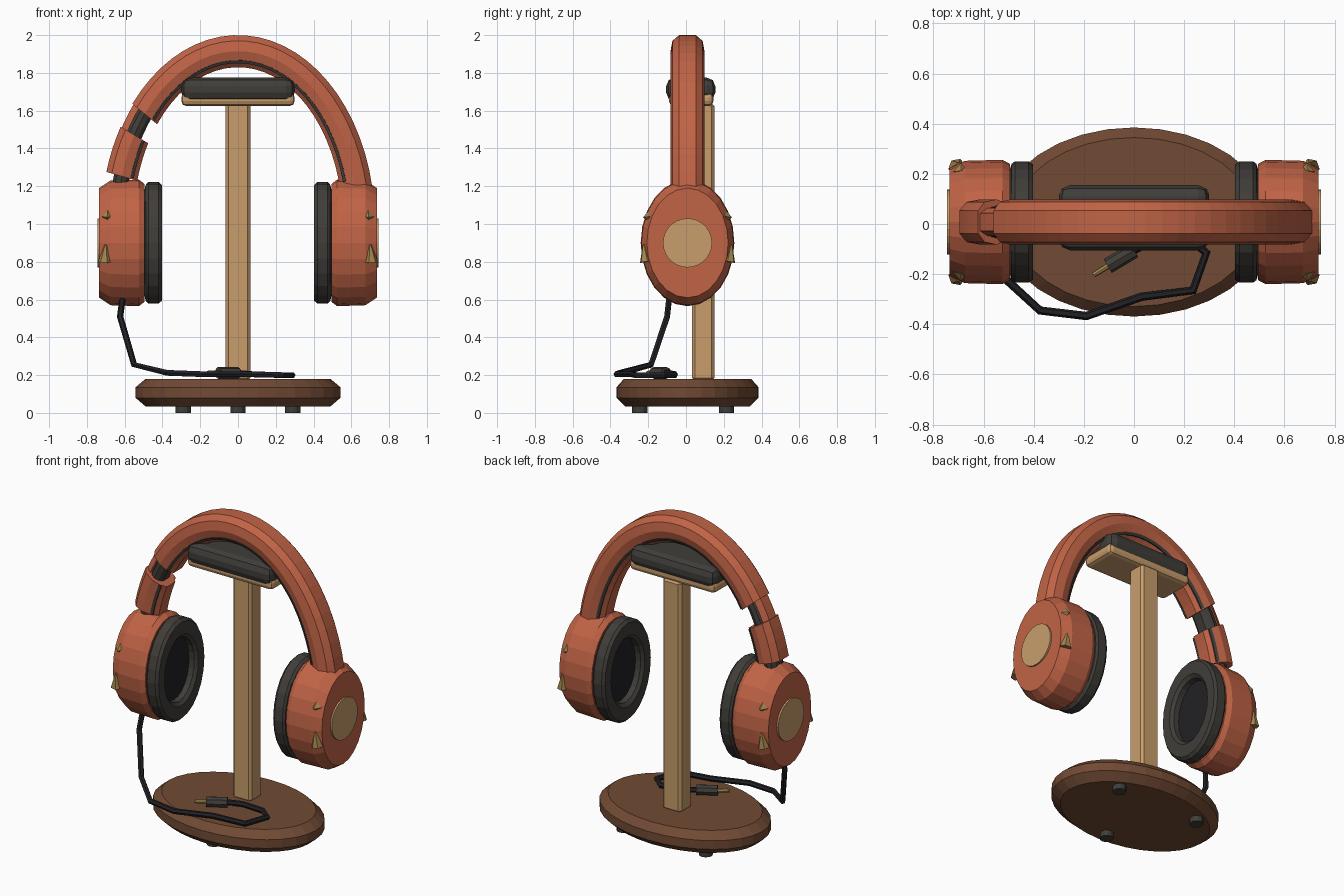
import bpy, bmesh
from math import sin, cos, pi, radians
from mathutils import Vector

if "Cube" in bpy.data.objects:
    bpy.data.objects.remove(bpy.data.objects["Cube"])

CY = 0.008  # middle of the headphones and base in y


def material(name, rgb):
    m = bpy.data.materials.new(name)
    m.diffuse_color = (*[c ** 2.2 for c in rgb], 1)  # screen colour to linear
    m.use_nodes = True
    m.node_tree.nodes["Principled BSDF"].inputs["Base Color"].default_value = m.diffuse_color
    return m


RUST = material("rust", (0.75, 0.39, 0.28))
DARK = material("charcoal", (0.26, 0.25, 0.235))
BLACK = material("black", (0.15, 0.15, 0.165))
WOOD = material("light_wood", (0.78, 0.61, 0.42))
WALNUT = material("walnut", (0.44, 0.295, 0.215))
BRASS = material("brass", (0.64, 0.52, 0.31))


def add(name, bm, mat):
    bmesh.ops.recalc_face_normals(bm, faces=bm.faces)
    me = bpy.data.meshes.new(name)
    bm.to_mesh(me)
    bm.free()
    me.materials.append(mat)
    ob = bpy.data.objects.new(name, me)
    bpy.context.collection.objects.link(ob)
    return ob


def loft(name, rings, mat):
    """Skin a list of equal-length rings and cap both ends."""
    bm = bmesh.new()
    rows = [[bm.verts.new(p) for p in r] for r in rings]
    n = len(rows[0])
    for a, b in zip(rows, rows[1:]):
        for i in range(n):
            j = (i + 1) % n
            bm.faces.new((a[i], a[j], b[j], b[i]))
    bm.faces.new(rows[0])
    bm.faces.new(rows[-1])
    return add(name, bm, mat)


def box(name, lo, hi, mat, bevel, segments=1):
    bm = bmesh.new()
    bmesh.ops.create_cube(bm, size=1)
    lo, hi = Vector(lo), Vector(hi)
    for v in bm.verts:
        v.co = (lo + hi) / 2 + v.co * (hi - lo)
    bmesh.ops.bevel(bm, geom=bm.edges[:], offset=bevel, segments=segments,
                    profile=0.5, affect='EDGES')
    return add(name, bm, mat)


def cone(name, p, q, r1, r2, mat, sides=12):
    p, q = Vector(p), Vector(q)
    bm = bmesh.new()
    bmesh.ops.create_cone(bm, cap_ends=True, segments=sides, radius1=r1,
                          radius2=r2, depth=(q - p).length)
    rot = (q - p).to_track_quat('Z', 'Y').to_matrix().to_4x4()
    rot.translation = (p + q) / 2
    bm.transform(rot)
    return add(name, bm, mat)


def flat_ring(x, ry, rz, n=24):
    return [(x, CY + ry * cos(2 * pi * i / n), 0.9 + rz * sin(2 * pi * i / n))
            for i in range(n)]


def arc(name, section, a0, a1, steps, mat):
    """Sweep a (y, r) section along the headband ellipse, angles from the left."""
    rings = []
    for k in range(steps + 1):
        t = radians(a0 + (a1 - a0) * k / steps)
        rings.append([(-(0.64 + r) * cos(t), CY + y, 1.0 + (0.915 + r) * sin(t))
                      for y, r in section])
    return loft(name, rings, mat)


# Base: oval disc with chamfered rim, and three feet
loft("base", [[(rx * cos(2 * pi * i / 32), CY + ry * sin(2 * pi * i / 32), z)
               for i in range(32)]
              for z, rx, ry in ((0.035, 0.49, 0.33), (0.08, 0.543, 0.377),
                                (0.135, 0.543, 0.377), (0.18, 0.49, 0.337))], WALNUT)
for i, (x, y) in enumerate(((-0.29, 0.215), (0.29, 0.215), (0, -0.245))):
    cone(f"foot_{i + 1}", (x, y, 0), (x, y, 0.045), 0.04, 0.04, DARK)

# Post, tray and cushion
box("post", (-0.065, 0.033, 0.17), (0.065, 0.15, 1.64), WOOD, 0.015)
box("cushion_tray", (-0.3, -0.09, 1.625), (0.3, 0.145, 1.695), WOOD, 0.025, 2)
box("cushion", (-0.3, -0.105, 1.65), (0.3, 0.155, 1.775), DARK, 0.045, 2)

# Headband on the full arc, with a separate left yoke joined by a slider
HALF = [(0.045, 0.085), (0.08, 0.055), (0.09, 0.0), (0.075, -0.05), (0.042, -0.085)]
BAND = HALF + [(-y, r) for y, r in reversed(HALF)]
arc("headband", BAND, 39.5, 169, 24, RUST)
arc("left_yoke", BAND, 31, 16, 4, RUST)
arc("slider", [(y * 0.72, r * 0.5) for y, r in BAND], 46, 10, 8, DARK)
arc("slider_cover", [(-0.035, 0.078), (0.035, 0.078), (0.055, 0.042),
                     (-0.055, 0.042)], 41, 30, 3, RUST)

# Dark piping on both inner chamfers of the band
for side, s in (("front", -1), ("back", 1)):
    strip = [(s * 0.06, -0.045), (s * 0.081, -0.048), (s * 0.073, -0.064),
             (s * 0.055, -0.06)]
    arc(f"band_piping_{side}", strip, 40, 165, 24, DARK)
    arc(f"yoke_piping_{side}", strip, 30.8, 16.5, 4, DARK)

# Pin joining the left yoke to its cup
cone("yoke_pin", (-0.615, CY, 1.2), (-0.615, CY, 1.28), 0.04, 0.04, BRASS, 8)

# Ear cups with pads, discs and studs
for side, s in (("left", -1), ("right", 1)):
    loft(f"{side}_cup", [flat_ring(s * x, ry, rz) for x, ry, rz in
                         ((0.495, 0.232, 0.312), (0.525, 0.248, 0.335),
                          (0.675, 0.244, 0.33), (0.735, 0.215, 0.29))], RUST)
    cone(f"{side}_disc", (s * 0.72, CY, 0.9), (s * 0.745, CY, 0.9),
         0.13, 0.13, WOOD, 28)
    loft(f"{side}_pad", [flat_ring(s * x, 0.242 * k, 0.322 * k) for x, k in
                         ((0.5, 0.8), (0.488, 0.96), (0.475, 1.0), (0.42, 1.0),
                          (0.403, 0.95), (0.403, 0.7), (0.42, 0.63),
                          (0.46, 0.62))], DARK)
    loft(f"{side}_speaker_cloth", [flat_ring(s * x, 0.152, 0.202)
                                   for x in (0.455, 0.47)], BLACK)
    for end, d in (("front", -1), ("back", 1)):
        cone(f"{side}_{end}_large_stud", (s * 0.705, CY + d * 0.218, 0.80),
             (s * 0.70, CY + d * 0.232, 0.89), 0.036, 0.006, BRASS, 6)
        cone(f"{side}_{end}_small_stud", (s * 0.69, CY + d * 0.2, 1.04),
             (s * 0.69, CY + d * 0.236, 1.035), 0.032, 0.0, BRASS, 4)

# Cable lying across the base
path = [(-0.61, -0.07, 0.66), (-0.612, -0.09, 0.60), (-0.624, -0.10, 0.51),
        (-0.55, -0.185, 0.255), (-0.375, -0.345, 0.212), (-0.19, -0.367, 0.205),
        (0.03, -0.29, 0.205), (0.235, -0.265, 0.2), (0.288, -0.115, 0.2),
        (0.22, -0.06, 0.2), (0.08, -0.06, 0.205), (-0.01, -0.11, 0.213)]
cu = bpy.data.curves.new("cable", 'CURVE')
cu.dimensions = '3D'
cu.bevel_depth = 0.017
cu.bevel_resolution = 1
cu.use_fill_caps = True
sp = cu.splines.new('POLY')
sp.points.add(len(path) - 1)
for pt, co in zip(sp.points, path):
    pt.co = (*co, 1)
sp.use_smooth = False
cu.materials.append(BLACK)
bpy.context.collection.objects.link(bpy.data.objects.new("cable", cu))

# Plug
cone("plug_body", (0.0, -0.105, 0.212), (-0.105, -0.168, 0.212), 0.032, 0.032, DARK, 8)
cone("plug_tip", (-0.10, -0.165, 0.212), (-0.162, -0.203, 0.212), 0.013, 0.011, BRASS, 8)
